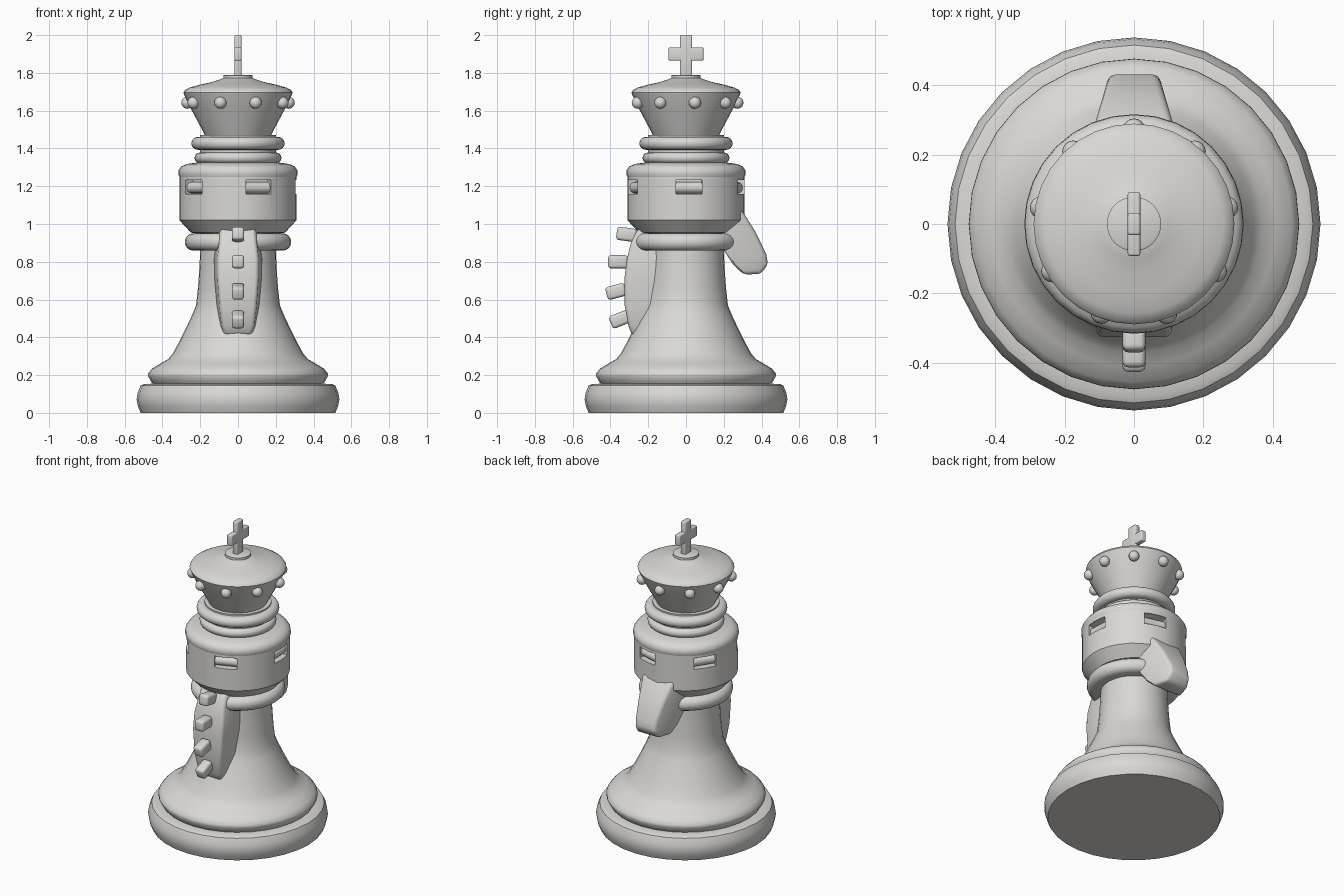
import bpy, bmesh, math
from mathutils import Matrix, Vector

if "Cube" in bpy.data.objects:
    bpy.data.objects.remove(bpy.data.objects["Cube"])

grey = bpy.data.materials.new("pale stone grey")
grey.diffuse_color = (0.70, 0.69, 0.665, 1)
grey.use_nodes = True
grey.node_tree.nodes["Principled BSDF"].inputs["Base Color"].default_value = grey.diffuse_color
SIDES = 32


def finish(name, bm, bevel=0.0, segments=3):
    """Turn a bmesh into a smooth-shaded object, optionally with rounded edges."""
    bmesh.ops.recalc_face_normals(bm, faces=bm.faces)
    me = bpy.data.meshes.new(name)
    bm.to_mesh(me)
    bm.free()
    me.materials.append(grey)
    ob = bpy.data.objects.new(name, me)
    bpy.context.collection.objects.link(ob)
    bpy.ops.object.select_all(action='DESELECT')
    ob.select_set(True)
    bpy.context.view_layer.objects.active = ob
    if bevel:
        m = ob.modifiers.new("round", 'BEVEL')
        m.width, m.segments, m.limit_method = bevel, segments, 'ANGLE'
        bpy.ops.object.modifier_apply(modifier=m.name)
    bpy.ops.object.shade_smooth_by_angle(angle=math.radians(35))
    return ob


def lathe(name, profile):
    """Closed solid of revolution from (radius, height) points."""
    bm = bmesh.new()
    rings = [[bm.verts.new((r * math.cos(a), r * math.sin(a), z))
              for a in (2 * math.pi * i / SIDES for i in range(SIDES))]
             for r, z in profile]
    for lo, hi in zip(rings, rings[1:]):
        for i in range(SIDES):
            j = (i + 1) % SIDES
            bm.faces.new((lo[i], lo[j], hi[j], hi[i]))
    bm.faces.new(rings[0])
    bm.faces.new(rings[-1])
    return finish(name, bm)


def collar(name, z, radius, half_height, depth):
    """Rounded disc whose rim is a half ellipse."""
    angles = [math.pi * (k / 8 - 0.5) for k in range(9)]
    return lathe(name, [(radius - depth + depth * math.cos(a), z + half_height * math.sin(a))
                        for a in angles])


def box(name, size, matrix, bevel=0.0):
    bm = bmesh.new()
    bmesh.ops.create_cube(bm, size=1, matrix=matrix @ Matrix.Diagonal((*size, 1)))
    return finish(name, bm, bevel)


def loft(name, rows, bevel):
    """Rows of (outer y, outer z, outer half width, inner y, inner z, inner half width)."""
    bm = bmesh.new()
    loops = [[bm.verts.new(p) for p in ((-a, y, z), (a, y, z), (b, v, w), (-b, v, w))]
             for y, z, a, v, w, b in rows]
    for lo, hi in zip(loops, loops[1:]):
        for i in range(4):
            j = (i + 1) % 4
            bm.faces.new((lo[i], lo[j], hi[j], hi[i]))
    bm.faces.new(loops[0])
    bm.faces.new(loops[-1])
    return finish(name, bm, bevel)


# Foot and flared body
lathe("base_foot", [(0.515, 0), (0.53, 0.035), (0.537, 0.07), (0.532, 0.105),
                    (0.515, 0.145), (0.50, 0.152), (0.45, 0.155)])
lathe("body", [(0.44, 0.14), (0.46, 0.165), (0.476, 0.195), (0.475, 0.21), (0.455, 0.235),
               (0.41, 0.262), (0.37, 0.285), (0.345, 0.315), (0.31, 0.38), (0.275, 0.45),
               (0.24, 0.525), (0.222, 0.57), (0.212, 0.66), (0.205, 0.76), (0.20, 0.86),
               (0.20, 0.97)])
collar("neck_collar", 0.905, 0.282, 0.046, 0.045)

# Head drum with five recessed slots
head = lathe("head_drum", [(0.20, 0.945), (0.25, 0.955), (0.31, 1.02), (0.31, 1.25), (0.20, 1.25)])
SLOTS = [math.radians(3 + 72 * i) for i in range(5)]
for a in SLOTS:
    at = Matrix.Rotation(a, 4, 'Z') @ Matrix.Translation((0.31, 0, 1.197))
    cutter = box("slot_cutter", (0.12, 0.14, 0.074), at)
    cutter.hide_render = True
    bpy.context.view_layer.objects.active = head
    m = head.modifiers.new("slot", 'BOOLEAN')
    m.operation, m.solver, m.object = 'DIFFERENCE', 'EXACT', cutter
    bpy.ops.object.modifier_apply(modifier=m.name)
    bpy.data.objects.remove(cutter)
bpy.ops.object.select_all(action='DESELECT')
head.select_set(True)
bpy.ops.object.shade_smooth_by_angle(angle=math.radians(35))

# Rounded bar inside each slot
for a in SLOTS:
    bm = bmesh.new()
    at = (Matrix.Rotation(a, 4, 'Z') @ Matrix.Translation((0.262, 0, 1.192))
          @ Matrix.Rotation(math.pi / 2, 4, 'X'))
    bmesh.ops.create_cone(bm, cap_ends=True, segments=16, radius1=0.03, radius2=0.03,
                          depth=0.138, matrix=at)
    finish("slot_bar", bm)

# Brim and stacked collars
lathe("brim", [(0.29, 1.232), (0.306, 1.24), (0.316, 1.262), (0.314, 1.285), (0.30, 1.305),
               (0.27, 1.318), (0.22, 1.325), (0.19, 1.33)])
collar("lower_collar", 1.35, 0.23, 0.028, 0.028)
lathe("collar_core", [(0.20, 1.32), (0.20, 1.47)])
collar("upper_collar", 1.427, 0.247, 0.034, 0.034)

# Crown with domed top
lathe("crown", [(0.165, 1.45), (0.185, 1.49), (0.252, 1.615), (0.285, 1.685), (0.289, 1.695),
                (0.282, 1.708), (0.257, 1.722), (0.20, 1.738), (0.14, 1.751), (0.10, 1.764),
                (0.07, 1.775)])
lathe("crown_cap", [(0.078, 1.768), (0.078, 1.787), (0.072, 1.79)])
for i in range(9):
    a = math.radians(90 + 40 * i)
    bm = bmesh.new()
    bmesh.ops.create_uvsphere(bm, u_segments=16, v_segments=10, radius=0.032, matrix=Matrix.Translation(
        (0.272 * math.cos(a), 0.272 * math.sin(a), 1.642)))
    finish("crown_bead", bm)

# Cross
box("cross_post", (0.036, 0.064, 0.22), Matrix.Translation((0, 0, 1.89)), 0.007)
box("cross_arm", (0.036, 0.184, 0.07), Matrix.Translation((0, 0, 1.90)), 0.007)

# Curved front panel: (height, outer y, half width)
panel = [(0.41, -0.285, 0.085), (0.46, -0.305, 0.10), (0.57, -0.325, 0.112), (0.72, -0.325, 0.122),
         (0.82, -0.312, 0.122), (0.90, -0.292, 0.112), (0.975, -0.255, 0.105)]
loft("front_panel", [(y, z, w - 0.015, -0.14, z, w + 0.006) for z, y, w in panel], 0.018)

# Tilted buttons: (y, z, tilt in degrees)
for y, z, tilt in [(-0.315, 0.945, -8), (-0.36, 0.80, 0), (-0.37, 0.643, 15), (-0.35, 0.495, 22)]:
    at = Matrix.Translation((0, y, z)) @ Matrix.Rotation(math.radians(tilt), 4, 'X')
    box("button", (0.066, 0.105, 0.07), at, 0.016)


# Drooping spout at the back, widening toward the body
def width(y):
    return 0.07 + (0.435 - y) * 0.29


spout = [(0.295, 1.075, 0.20, 1.07), (0.37, 0.955, 0.19, 0.95), (0.425, 0.84, 0.20, 0.86),
         (0.434, 0.785, 0.25, 0.785), (0.395, 0.735, 0.305, 0.733)]
loft("back_spout", [(y, z, width(y), v, w, width(v)) for y, z, v, w in spout], 0.02)
